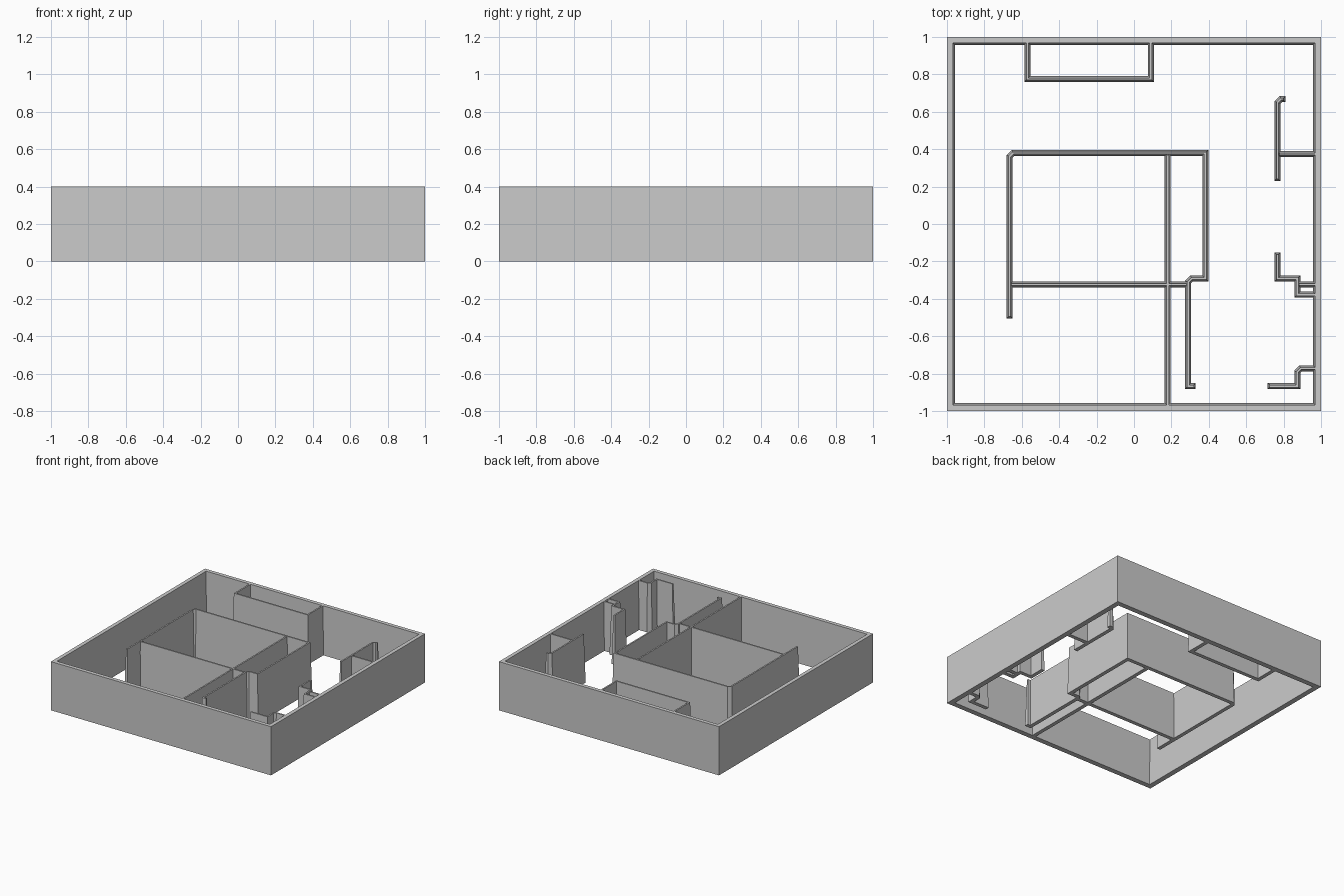
import bpy
import bmesh
from mathutils import Vector

if "Cube" in bpy.data.objects:
    bpy.data.objects.remove(bpy.data.objects["Cube"], do_unlink=True)

HEIGHT = 0.4
FOOT = 0.016      # half thickness at the foot of a partition
CREST = 0.006     # half thickness at the top
DRAFT = FOOT - CREST
CUT = 0.018       # size of a clipped corner
IN = 0.98         # where partitions run into the outer wall

grey = bpy.data.materials.new("wall grey")
grey.use_nodes = True
grey.diffuse_color = (0.6, 0.6, 0.6, 1)
grey.node_tree.nodes["Principled BSDF"].inputs["Base Color"].default_value = (0.6, 0.6, 0.6, 1)


def finish(name, bm):
    bmesh.ops.recalc_face_normals(bm, faces=bm.faces)
    mesh = bpy.data.meshes.new(name)
    bm.to_mesh(mesh)
    bm.free()
    mesh.materials.append(grey)
    obj = bpy.data.objects.new(name, mesh)
    bpy.context.collection.objects.link(obj)


def bridge(bm, sections, closed):
    """Skin neighbouring cross-sections of four vertices each."""
    pairs = list(zip(sections, sections[1:]))
    if closed:
        pairs.append((sections[-1], sections[0]))
    else:
        bm.faces.new(sections[0])
        bm.faces.new(sections[-1])
    for a, b in pairs:
        for i in range(4):
            j = (i + 1) % 4
            bm.faces.new((a[i], a[j], b[j], b[i]))


def partition(name, points, clipped=()):
    """Drafted wall along a path; clipped lists the corners cut at 45 degrees."""
    path = []
    for i, p in enumerate(points):
        p = Vector(p)
        if i in clipped:
            for q in (points[i - 1], points[i + 1]):
                path.append(p + (Vector(q) - p).normalized() * CUT)
        else:
            path.append(p)
    bm = bmesh.new()
    sections = []
    last = len(path) - 1
    for i, p in enumerate(path):
        d_in = (p - path[i - 1]).normalized() if i else None
        d_out = (path[i + 1] - p).normalized() if i < last else None
        d0, d1 = d_in or d_out, d_out or d_in
        n0, n1 = Vector((-d0.y, d0.x)), Vector((-d1.y, d1.x))
        mitre = (n0 + n1) / (1 + n0.dot(n1))
        # free ends lean inwards like the sides
        top = p + (d1 * DRAFT if i == 0 else -d0 * DRAFT if i == last else Vector((0, 0)))
        ring = [(p + mitre * FOOT, 0), (p - mitre * FOOT, 0),
                (top - mitre * CREST, HEIGHT), (top + mitre * CREST, HEIGHT)]
        sections.append([bm.verts.new((v.x, v.y, z)) for v, z in ring])
    bridge(bm, sections, False)
    finish(name, bm)


# Outer wall: upright outside, drafted inside
bm = bmesh.new()
profile = [(1, 0), (1, HEIGHT), (0.968, HEIGHT), (0.957, 0)]
corners = [(-1, -1), (1, -1), (1, 1), (-1, 1)]
bridge(bm, [[bm.verts.new((sx * r, sy * r, z)) for r, z in profile]
            for sx, sy in corners], True)
finish("outer_wall", bm)

# Back alcove
partition("alcove_wall", [(-0.57, IN), (-0.57, 0.775), (0.09, 0.775), (0.09, IN)])

# Central rooms
partition("central_room_wall",
          [(-0.665, -0.505), (-0.665, 0.38), (0.381, 0.38), (0.381, -0.292),
           (0.29, -0.292), (0.29, -0.867), (0.33, -0.867)], clipped=(1, 4))
partition("central_cross_wall", [(-0.665, -0.323), (0.29, -0.323)])
partition("central_long_wall", [(0.18, 0.38), (0.18, -IN)])

# Left side rooms
partition("left_back_screen", [(0.81, 0.668), (0.767, 0.668), (0.767, 0.23)], clipped=(1,))
partition("left_back_divider", [(0.767, 0.374), (IN, 0.374)])
partition("left_middle_screen",
          [(0.767, -0.152), (0.767, -0.292), (0.873, -0.292), (0.873, -0.378), (IN, -0.378)])
partition("left_middle_divider", [(0.873, -0.323), (IN, -0.323)])
partition("left_front_screen",
          [(IN, -0.773), (0.873, -0.773), (0.873, -0.867), (0.715, -0.867)], clipped=(1,))
